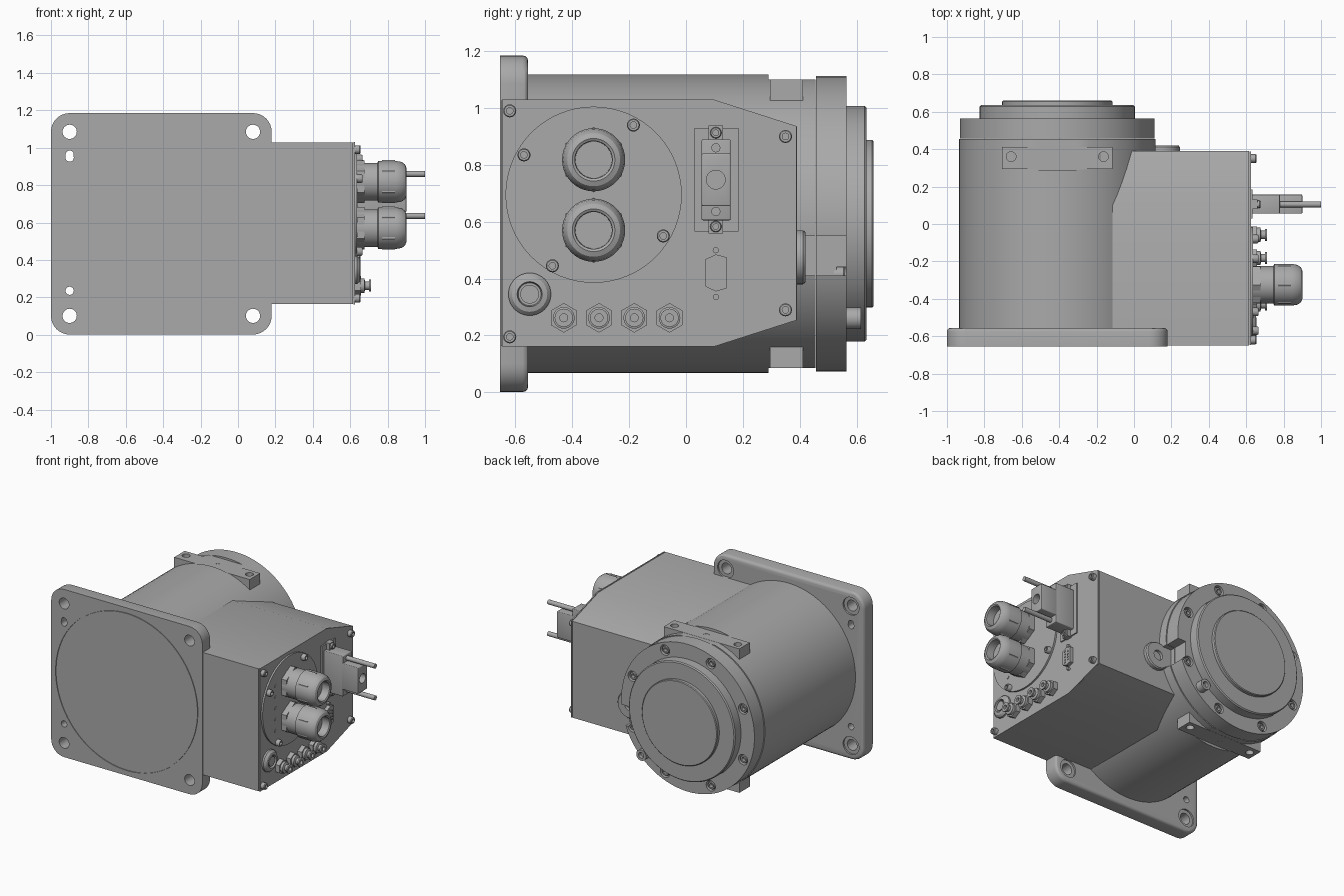
import bpy, bmesh, math
from mathutils import Vector, Matrix

old = bpy.data.objects.get("Cube")
if old:
    bpy.data.objects.remove(old, do_unlink=True)

grey = bpy.data.materials.new("machine_grey")
grey.use_nodes = True
colour = (0.4, 0.4, 0.4, 1)
grey.diffuse_color = colour
grey.node_tree.nodes["Principled BSDF"].inputs["Base Color"].default_value = colour

X, Y, Z = Vector((1, 0, 0)), Vector((0, 1, 0)), Vector((0, 0, 1))
CX, CZ = -0.41, 0.593      # motor axis
FACE = 0.625               # connector side of the housing
parts = []


def finish(name, bm):
    bmesh.ops.recalc_face_normals(bm, faces=bm.faces[:])
    mesh = bpy.data.meshes.new(name)
    bm.to_mesh(mesh)
    bm.free()
    mesh.materials.append(grey)
    ob = bpy.data.objects.new(name, mesh)
    bpy.context.collection.objects.link(ob)
    parts.append(ob)
    return ob


def lathe(name, at, axis, profile, sides=32):
    """Revolve (radius, distance) pairs about an axis, capping both ends."""
    bm = bmesh.new()
    turn = Z.rotation_difference(axis).to_matrix()
    rings = []
    for r, t in profile:
        ring = []
        for i in range(sides):
            a = math.tau * i / sides
            p = Vector((r * math.cos(a), r * math.sin(a), t))
            ring.append(bm.verts.new(Vector(at) + turn @ p))
        rings.append(ring)
    for lo, hi in zip(rings, rings[1:]):
        for i in range(sides):
            j = (i + 1) % sides
            bm.faces.new((lo[i], lo[j], hi[j], hi[i]))
    bm.faces.new(rings[0])
    bm.faces.new(rings[-1])
    return finish(name, bm)


def rod(name, at, axis, r, length, sides=32):
    return lathe(name, at, axis, [(r, 0), (r, length)], sides)


def box(name, lo, hi, bevel=0):
    bm = bmesh.new()
    lo, hi = Vector(lo), Vector(hi)
    size = Matrix.Diagonal((hi - lo).to_4d())
    size[3][3] = 1
    bmesh.ops.create_cube(bm, size=1, matrix=Matrix.Translation((lo + hi) / 2) @ size)
    if bevel:
        bmesh.ops.bevel(bm, geom=bm.edges[:], offset=bevel, segments=3, profile=0.5, affect='EDGES')
    return finish(name, bm)


def prism(name, points, axis, length):
    """Extrude a flat outline along an axis."""
    bm = bmesh.new()
    face = bm.faces.new([bm.verts.new(p) for p in points])
    ext = bmesh.ops.extrude_face_region(bm, geom=[face])
    moved = [v for v in ext["geom"] if isinstance(v, bmesh.types.BMVert)]
    bmesh.ops.translate(bm, verts=moved, vec=axis * length)
    return finish(name, bm)


def cut(target, cutters):
    """Subtract cutters from the target and discard them."""
    bpy.context.view_layer.objects.active = target
    for c in cutters:
        c.hide_render = True
        mod = target.modifiers.new("cut", 'BOOLEAN')
        mod.operation, mod.solver, mod.object = 'DIFFERENCE', 'EXACT', c
        bpy.ops.object.modifier_apply(modifier=mod.name)
        parts.remove(c)
        bpy.data.objects.remove(c, do_unlink=True)


def socket_screw(name, at, axis, r, height):
    lathe(name, at, axis, [(r, 0), (r, height * 0.85), (r * 0.85, height),
                           (r * 0.5, height), (r * 0.5, height * 0.4)], 16)


# Mounting plate: rounded square with softened rear rim
outline, rim = [], 0.1
for k in range(4):
    a0 = k * math.pi / 2
    sx, sz = (1, -1, -1, 1)[k], (1, 1, -1, -1)[k]
    for i in range(9):
        a = a0 + i * math.pi / 16
        outline.append((CX + sx * 0.49 + rim * math.cos(a), -0.655,
                        CZ + sz * 0.492 + rim * math.sin(a)))
plate = prism("mounting_plate", outline, Y, 0.1)
bm = bmesh.new()
bm.from_mesh(plate.data)
rear = [e for e in bm.edges if all(v.co.y > -0.56 for v in e.verts)]
bmesh.ops.bevel(bm, geom=rear, offset=0.02, segments=3, profile=0.5, affect='EDGES')
bm.to_mesh(plate.data)
bm.free()
holes = [rod("face_recess", (CX, -0.7, CZ), Y, 0.556, 0.051, 96)]
for sx in (-1, 1):
    for sz in (-1, 1):
        at = (CX + sx * 0.49, -0.7, CZ + sz * 0.492)
        holes.append(rod("bolt_hole", at, Y, 0.038, 0.2))
        holes.append(rod("spot_face", (at[0], -0.567, at[2]), Y, 0.062, 0.1))
holes.append(rod("dowel_hole", (-0.9, -0.7, 0.235), Y, 0.022, 0.2, 20))
slot = rod("dowel_slot", (-0.9, -0.7, 0.955), Y, 0.022, 0.2, 20)
for v in slot.data.vertices:
    v.co.z += 0.008 if v.co.z > 0.955 else -0.008
cut(plate, holes + [slot])
rod("face_disc", (CX, -0.652, CZ), Y, 0.552, -0.0 + 0.05, 96)
for v in parts[-1].data.vertices:
    v.co.y -= 0.003

# Motor barrel, with the flats near the lugs made by clamping height
rod("motor_barrel", (CX, -0.56, CZ), Y, 0.525, 0.85, 96)
neck = rod("barrel_neck", (CX, 0.29, CZ), Y, 0.525, 0.165, 96)
for v in neck.data.vertices:
    v.co.z = max(CZ - 0.507, min(CZ + 0.507, v.co.z))

# Output flange and stepped rings
flange = rod("output_flange", (CX, 0.458, CZ), Y, 0.52, 0.107, 96)
lathe("output_ring", (CX, 0.56, CZ), Y, [(0.415, 0), (0.415, 0.068), (0.408, 0.075)], 96)
lathe("output_disc", (CX, 0.63, CZ), Y, [(0.295, 0), (0.295, 0.025), (0.29, 0.03)], 96)
spots = []
for i in range(8):
    a = math.radians(22.5 + 45 * i)
    spots.append((CX + 0.467 * math.cos(a), CZ + 0.467 * math.sin(a)))
cut(flange, [rod("counterbore", (x, 0.53, z), Y, 0.036, 0.1, 24) for x, z in spots])
for x, z in spots:
    socket_screw("flange_screw", (x, 0.52, z), Y, 0.028, 0.04)
lathe("flange_boss", (-0.08, 0.56, 0.26), Y, [(0.038, 0), (0.038, 0.055), (0.02, 0.055), (0.02, 0.03)], 24)

# Access notch through flange and neck edge, with the plug disc inside
for body in (flange, neck):
    cut(body, [box("notch", (0.045, 0.42, 0.41), (0.3, 0.7, 0.55))])
lathe("plug_disc", (0.15, 0.39, 0.475), Y,
      [(0.095, 0), (0.095, 0.022), (0.088, 0.03), (0.035, 0.03), (0.035, 0.01)], 40)

# Lifting lugs above and below
for side in (-1, 1):
    ends = sorted((CZ + side * 0.43, CZ + side * 0.508))
    lug = box("lifting_lug", (CX - 0.295, 0.295, ends[0]), (CX + 0.295, 0.412, ends[1]))
    cut(lug, [rod("lug_hole", (CX + dx, 0.36, CZ + side * 0.47), Z * side, r, 0.1, 20)
              for dx, r in ((-0.247, 0.026), (0, 0.02), (0.247, 0.026))])

# Connection housing and its cover
side_outline = [(-0.65, 0.163), (0.1, 0.163), (0.39, 0.255),
                (0.39, 0.935), (0.1, 1.027), (-0.65, 1.027)]
prism("connection_housing", [(-0.3, y, z) for y, z in side_outline], X, FACE + 0.29)
prism("housing_cover", [(FACE - 0.008, y * 0.995, CZ + (z - CZ) * 1.005)
                        for y, z in side_outline], X, 0.008)
for y, z in ((-0.62, 0.99), (0.35, 0.9), (0.35, 0.29), (-0.62, 0.195)):
    socket_screw("cover_screw", (FACE, y, z), X, 0.023, 0.03)

# Round gland panel with screws and indicators
GY, GZ = -0.325, 0.695
rod("gland_panel", (FACE, GY, GZ), X, 0.31, 0.012, 64)
for dy, dz in ((0.14, 0.245), (-0.245, 0.14), (0.245, -0.145), (-0.145, -0.25)):
    socket_screw("panel_screw", (FACE, GY + dy, GZ + dz), X, 0.023, 0.04)
for i in range(5):
    rod("indicator", (FACE, -0.49, 0.85 - 0.079 * i), X, 0.012, 0.015, 16)

# Cable glands
for z in (0.818, 0.57):
    at = (FACE, GY, z)
    rod("gland_base", at, X, 0.113, 0.05, 6)
    lathe("cable_gland", at, X, [(0.1, 0), (0.1, 0.12), (0.111, 0.125), (0.111, 0.22),
                                 (0.106, 0.25), (0.093, 0.268), (0.075, 0.275),
                                 (0.066, 0.27), (0.064, 0.2)], 40)
    rod("gland_nut", (FACE + 0.145, GY, z), X, 0.115, 0.07, 6)

# Round port and row of hexagonal sockets
lathe("round_port", (FACE, -0.55, 0.345), X,
      [(0.075, 0), (0.075, 0.012), (0.062, 0.026), (0.044, 0.03), (0.04, 0.01)], 40)
rod("round_port_core", (FACE, -0.55, 0.345), X, 0.033, 0.026)
for i in range(4):
    at = (FACE, -0.43 + 0.124 * i, 0.262)
    rod("socket_hex", at, X, 0.052, 0.032, 6)
    lathe("socket_tip", at, X, [(0.038, 0), (0.038, 0.05), (0.022, 0.055), (0.022, 0.075),
                                (0.032, 0.075), (0.032, 0.085), (0.014, 0.085), (0.014, 0.06)], 24)

# Rectangular plug with two pins
box("plug_plate", (FACE, 0.03, 0.565), (FACE + 0.009, 0.185, 0.93))
box("plug_base", (FACE, 0.055, 0.605), (0.78, 0.157, 0.89), 0.005)
block = box("plug_block", (0.77, 0.055, 0.655), (0.9, 0.157, 0.84), 0.005)
cut(block, [rod("plug_bore", (0.85, 0.105, 0.748), X, 0.033, 0.2)])
for side in (-1, 1):
    rod("plug_pin", (0.75, 0.105, 0.748 + side * 0.112), X, 0.016, 0.25, 20)
    box("plug_tab", (FACE, 0.08, 0.748 + side * 0.165 - 0.025),
        (0.66, 0.13, 0.748 + side * 0.165 + 0.025))
    socket_screw("plug_screw", (0.65, 0.105, 0.748 + side * 0.165), X, 0.02, 0.025)

# Small data port with pins and jack screws
prism("data_port", [(FACE, 0.068, 0.372), (FACE, 0.105, 0.355), (FACE, 0.142, 0.365),
                    (FACE, 0.142, 0.475), (FACE, 0.105, 0.485), (FACE, 0.068, 0.468)], X, 0.025)
for i in range(9):
    row = i % 2
    rod("data_pin", (FACE, 0.092 + 0.028 * row, 0.38 + 0.01 * i), X, 0.006, 0.03, 8)
for z in (0.5, 0.335):
    rod("jack_screw", (FACE, 0.105, z), X, 0.011, 0.018, 12)

# Smooth curved walls, keep edges crisp
bpy.ops.object.select_all(action='DESELECT')
for ob in parts:
    ob.select_set(True)
bpy.context.view_layer.objects.active = parts[0]
bpy.ops.object.shade_smooth_by_angle(angle=math.radians(30))
